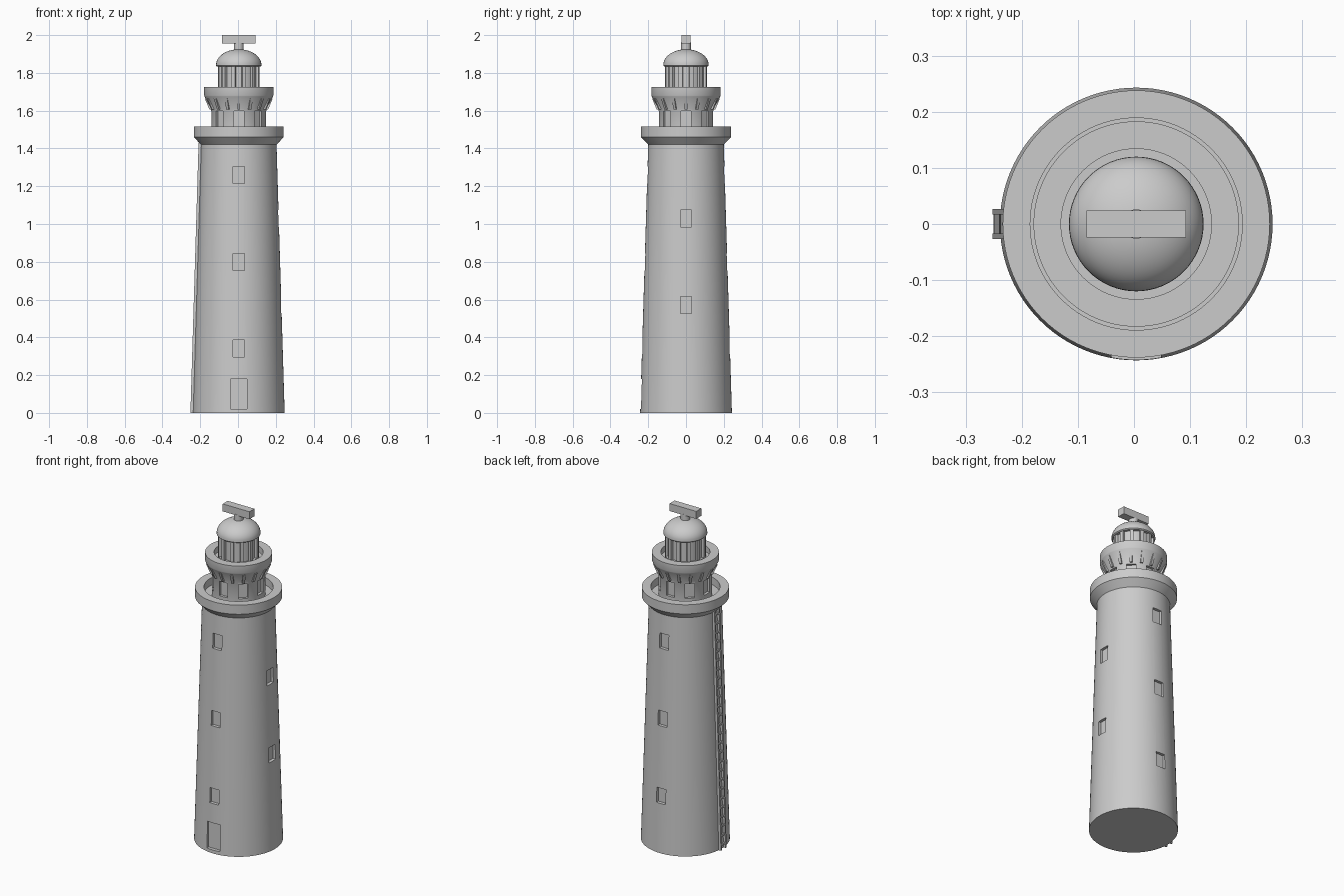
import bpy, bmesh, math
from mathutils import Matrix, Vector

if "Cube" in bpy.data.objects:
    bpy.data.objects.remove(bpy.data.objects["Cube"])

CX = 0.004          # tower axis, offset because the ladder sticks out on -x
SEG = 96
FRONT, RIGHT, BACK = -90, 0, 90


def finish(name, bm, angle=30):
    bmesh.ops.recalc_face_normals(bm, faces=bm.faces)
    me = bpy.data.meshes.new(name)
    bm.to_mesh(me)
    bm.free()
    ob = bpy.data.objects.new(name, me)
    bpy.context.collection.objects.link(ob)
    ob.location.x = CX
    smooth(ob, angle)
    return ob


def smooth(ob, angle=30):
    bpy.ops.object.select_all(action='DESELECT')
    ob.select_set(True)
    bpy.context.view_layer.objects.active = ob
    bpy.ops.object.shade_smooth_by_angle(angle=math.radians(angle))


def lathe(name, profile, seg=SEG):
    bm = bmesh.new()
    rings = []
    for r, z in profile:
        if r == 0:
            rings.append([bm.verts.new((0, 0, z))])
        else:
            rings.append([bm.verts.new((r * math.cos(2 * math.pi * i / seg),
                                        r * math.sin(2 * math.pi * i / seg), z))
                          for i in range(seg)])
    for a, b in zip(rings, rings[1:]):
        for i in range(seg):
            j = (i + 1) % seg
            if len(a) == 1:
                bm.faces.new((a[0], b[i], b[j]))
            elif len(b) == 1:
                bm.faces.new((a[i], a[j], b[0]))
            else:
                bm.faces.new((a[i], a[j], b[j], b[i]))
    return finish(name, bm)


def box(bm, r0, r1, width, z0, z1, deg=0, y=0, lean=0):
    """Box spanning r0..r1 outward at a given angle; lean moves it in r per unit z."""
    shear = Matrix.Identity(4)
    shear[0][2] = lean
    m = (Matrix.Rotation(math.radians(deg), 4, 'Z') @ shear
         @ Matrix.Translation(((r0 + r1) / 2, y, (z0 + z1) / 2))
         @ Matrix.Diagonal((r1 - r0, width, z1 - z0, 1)))
    return bmesh.ops.create_cube(bm, size=1, matrix=m)['verts']


LEAN = -0.0303


def tower_r(z):
    return 0.243 + LEAN * z


# tower shaft, lower gallery, watch room and upper gallery as one shell
body = lathe("tower_body", [
    (0, 0), (0.243, 0), (0.2, 1.42), (0.238, 1.46), (0.238, 1.515),
    (0.189, 1.515), (0.189, 1.47), (0.146, 1.47), (0.146, 1.61),
    (0.181, 1.675), (0.183, 1.68), (0.183, 1.725), (0.134, 1.725),
    (0.134, 1.69), (0, 1.69)])

# recesses for the door, shaft windows and watch room windows
bm = bmesh.new()
openings = [(FRONT, 0.10, 0.088, 0.16)]
for z in (0.34, 0.80, 1.26):
    openings += [(FRONT, z, 0.06, 0.09), (BACK, z, 0.06, 0.09)]
for z in (0.57, 1.03):
    openings.append((RIGHT, z, 0.06, 0.09))
for deg, z, w, h in openings:
    r = tower_r(z)
    box(bm, r - 0.018, r + 0.04, w, z - h / 2, z + h / 2, deg)
for i in range(8):
    box(bm, 0.130, 0.165, 0.053, 1.51, 1.597, i * 45)
cutter = finish("recess_cutter", bm)
cutter.hide_render = True
cutter.hide_set(True)
mod = body.modifiers.new("recesses", 'BOOLEAN')
mod.operation = 'DIFFERENCE'
mod.solver = 'EXACT'
mod.object = cutter
bpy.context.view_layer.objects.active = body
bpy.ops.object.modifier_apply(modifier=mod.name)
bpy.data.objects.remove(cutter)
smooth(body)

# corbels under the upper gallery
bm = bmesh.new()
for i in range(16):
    verts = box(bm, 0.13, 0.155, 0.014, 1.605, 1.665, i * 22.5)
    for v in verts:
        if v.co.z > 1.64:
            d = Vector((v.co.x, v.co.y, 0))
            if d.length > 0.145:
                v.co += d.normalized() * 0.025
finish("gallery_corbels", bm)

# lantern room: glazed core with upright bars
lathe("lantern_core", [(0.098, 1.685), (0.098, 1.84)], 48)
bm = bmesh.new()
for i in range(12):
    box(bm, 0.09, 0.112, 0.02, 1.685, 1.84, 15 + i * 30)
finish("lantern_bars", bm)
lathe("lantern_sill", [(0.095, 1.71), (0.111, 1.71), (0.111, 1.685)], 48)

# dome
dome = [(0, 1.833), (0.114, 1.833), (0.12, 1.838)]
dome += [(0.12 * math.cos(a), 1.842 + 0.083 * math.sin(a))
         for a in (math.pi / 2 * k / 14 for k in range(1, 14))]
lathe("dome", dome + [(0, 1.925)], 64)

# radar post and bar
lathe("radar_post", [(0, 1.91), (0.026, 1.91), (0.026, 1.96), (0, 1.96)], 32)
bm = bmesh.new()
box(bm, -0.089, 0.089, 0.048, 1.955, 2.0)
finish("radar_bar", bm)

# ladder on the left side, leaning with the shaft
bm = bmesh.new()
for y in (-0.022, 0.022):
    box(bm, 0.237, 0.256, 0.01, 0.0, 1.43, 180, y, LEAN)
for i in range(26):
    z = 0.03 + i * 0.055
    box(bm, 0.247, 0.255, 0.04, z - 0.005, z + 0.005, 180, 0, LEAN)
finish("ladder", bm)
